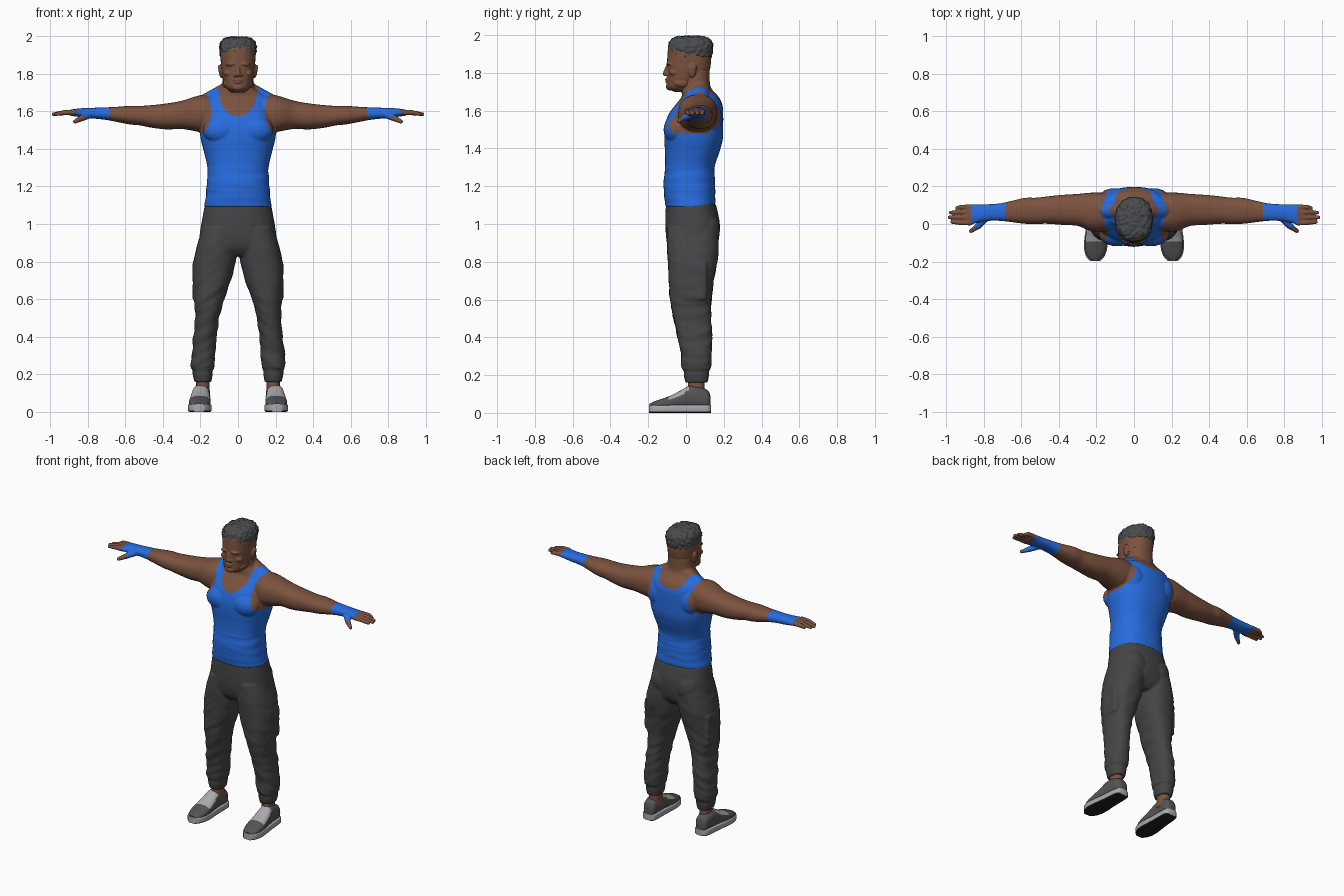
import bpy, bmesh, math
from mathutils import Vector, Matrix, noise

cube = bpy.data.objects.get("Cube")
if cube:
    bpy.data.objects.remove(cube, do_unlink=True)


def material(name, r, g, b):
    m = bpy.data.materials.new(name)
    m.use_nodes = True
    m.diffuse_color = (r, g, b, 1)
    bsdf = next(n for n in m.node_tree.nodes if n.type == 'BSDF_PRINCIPLED')
    bsdf.inputs["Base Color"].default_value = (r, g, b, 1)
    bsdf.inputs["Roughness"].default_value = 0.8
    return m


SKIN = material("brown skin", .2, .085, .05)
BLUE = material("blue cloth", .02, .15, .74)
GREY = material("charcoal trousers", .06, .06, .06)
HAIR = material("dark hair", .068, .071, .075)
SHOE = material("shoe grey", .09, .09, .09)
LIGHT = material("light grey trim", .4, .4, .41)
BLACK = material("black rubber", .015, .015, .015)


def spline(rows, sub):
    """Smoothly interpolate rows of numbers (Catmull-Rom)."""
    out = []
    for i in range(len(rows) - 1):
        a, b, c, d = (Vector(rows[min(max(k, 0), len(rows) - 1)])
                      for k in (i - 1, i, i + 1, i + 2))
        for j in range(sub):
            t = j / sub
            out.append(b + .5 * t * (c - a + t * (2*a - 5*b + 4*c - d + t * (3*(b - c) + d - a))))
    return out + [Vector(rows[-1])]


def loft(bm, rows, axis='z', side=1, n=32, power=2.3, sub=4):
    """Closed tube; each row is position, two centres, two radii."""
    rings = []
    for t, ca, cb, ra, rb in spline(rows, sub):
        ring = []
        for k in range(n):
            w = math.tau * k / n
            u, v = math.cos(w), math.sin(w)
            a = ca + ra * math.copysign(abs(u) ** (2 / power), u)
            b = cb + rb * math.copysign(abs(v) ** (2 / power), v)
            x, y, z = {'z': (a, b, t), 'x': (t, a, b), 'y': (a, t, b)}[axis]
            ring.append(bm.verts.new((side * x, y, z)))
        rings.append(ring)
    faces = [bm.faces.new(rings[0]), bm.faces.new(rings[-1])]
    for r, q in zip(rings, rings[1:]):
        for k in range(n):
            faces.append(bm.faces.new((r[k], r[(k + 1) % n], q[(k + 1) % n], q[k])))
    bmesh.ops.recalc_face_normals(bm, faces=faces)


def blob(bm, centre, radii, tilt=0):
    m = Matrix.Translation(centre) @ Matrix.Rotation(tilt, 4, 'Y') @ Matrix.Diagonal((*radii, 1))
    bmesh.ops.create_uvsphere(bm, u_segments=20, v_segments=12, radius=1, matrix=m)


def capsule(bm, a, b, ra, rb):
    a, b = Vector(a), Vector(b)
    d = b - a
    m = Matrix.Translation((a + b) / 2) @ d.to_track_quat('Z', 'Y').to_matrix().to_4x4()
    bmesh.ops.create_cone(bm, cap_ends=True, segments=16, radius1=ra, radius2=rb,
                          depth=d.length, matrix=m)
    blob(bm, a, (ra,) * 3)
    blob(bm, b, (rb,) * 3)


def finish(name, bm, mats, rule=None, voxel=0, smooth=3, bump=None):
    """Make the object, optionally fuse its volumes, then colour by rule."""
    me = bpy.data.meshes.new(name)
    bm.to_mesh(me)
    bm.free()
    ob = bpy.data.objects.new(name, me)
    bpy.context.collection.objects.link(ob)
    if voxel:
        r = ob.modifiers.new("fuse", 'REMESH')
        r.mode, r.voxel_size = 'VOXEL', voxel
        s = ob.modifiers.new("soften", 'SMOOTH')
        s.factor, s.iterations = .5, smooth
        dg = bpy.context.evaluated_depsgraph_get()
        fused = bpy.data.meshes.new_from_object(ob.evaluated_get(dg))
        ob.modifiers.clear()
        ob.data = me = fused
    if bump:
        moves = [v.normal * bump(v.co) for v in me.vertices]
        for v, move in zip(me.vertices, moves):
            v.co += move
    me.materials.clear()
    for m in mats:
        me.materials.append(m)
    for p in me.polygons:
        p.material_index = rule(p.center, p.normal) if rule else 0
    bpy.ops.object.select_all(action='DESELECT')
    ob.select_set(True)
    bpy.context.view_layer.objects.active = ob
    bpy.ops.object.shade_smooth_by_angle(angle=math.radians(50))
    return ob


# Torso, neck and arms, fused; the vest and wrist wraps are coloured areas
bm = bmesh.new()
loft(bm, [(1.09, 0, .022, .18, .131), (1.15, 0, .02, .171, .136), (1.22, 0, .018, .166, .136),
          (1.3, 0, .02, .163, .131), (1.38, 0, .033, .18, .144), (1.45, 0, .04, .198, .155),
          (1.52, 0, .043, .204, .154), (1.58, 0, .052, .195, .145), (1.63, 0, .068, .185, .125),
          (1.67, 0, .075, .17, .1), (1.695, 0, .065, .13, .088), (1.72, 0, .053, .092, .08),
          (1.75, 0, .049, .084, .077), (1.82, 0, .05, .08, .075)], n=48)
for s in (1, -1):
    loft(bm, [(.08, .07, 1.6, .09, .07), (.18, .063, 1.588, .104, .098), (.24, .066, 1.585, .1, .089),
              (.3, .075, 1.58, .085, .075), (.38, .075, 1.572, .08, .069), (.46, .074, 1.572, .073, .06),
              (.52, .07, 1.576, .07, .052), (.58, .07, 1.579, .069, .049), (.66, .066, 1.584, .055, .038),
              (.72, .063, 1.588, .046, .032), (.81, .06, 1.59, .043, .026)], 'x', s)
    blob(bm, (s * .088, -.055, 1.5), (.1, .064, .075))       # chest
    blob(bm, (s * .11, .13, 1.56), (.08, .06, .09))          # shoulder blade
    capsule(bm, (s * .03, .075, 1.72), (s * .2, .075, 1.625), .05, .05)  # trapezius


def vest(c, n):
    x = abs(c.x)
    if x > .686:
        return 1
    depth = .128 if c.y < .07 else .065
    neck = (x / .1) ** 2 + ((c.z - 1.7) / depth) ** 2 < 1 or (c.z > 1.695 and x < .1) or c.z > 1.72
    arm = c.z > 1.475 and x > .142 + .045 * ((c.z - 1.6) / .12) ** 2
    return 0 if neck or arm or x > .22 else 1


def vest_fold(c):
    if abs(c.x) > .2 or c.z > 1.3:
        return 0
    return .003 * noise.noise(Vector((c.x * 6, c.y * 6, c.z * 30)))


finish("upper_body", bm, [SKIN, BLUE], vest, .0055, 4, vest_fold)

# Hands
for s, label in ((1, "left"), (-1, "right")):
    bm = bmesh.new()
    loft(bm, [(.76, .061, 1.589, .045, .029), (.81, .058, 1.59, .045, .027),
              (.85, .053, 1.592, .051, .022), (.885, .049, 1.592, .053, .017),
              (.9, .049, 1.592, .046, .012)], 'x', s)
    for y, tip in ((.007, .968), (.035, .982), (.063, .975), (.089, .942)):
        knuckle = (s * .92, y, 1.593)
        capsule(bm, (s * .87, y, 1.594), knuckle, .0145, .0135)
        capsule(bm, knuckle, (s * tip, y * .9 + .004, 1.584), .0135, .0095)
    capsule(bm, (s * .785, .035, 1.583), (s * .83, -.012, 1.563), .02, .017)
    capsule(bm, (s * .83, -.012, 1.563), (s * .866, -.037, 1.545), .016, .011)
    finish(label + "_hand", bm, [SKIN, BLUE],
           lambda c, n: int(abs(c.x) < .868 and c.y > -.018), .004, 2)

# Head with facial forms
bm = bmesh.new()
loft(bm, [(1.7, 0, -.02, .035, .045), (1.722, 0, -.03, .06, .068), (1.76, 0, -.004, .077, .096),
          (1.8, 0, .011, .086, .11), (1.85, 0, .016, .091, .116), (1.9, 0, .018, .093, .116),
          (1.95, 0, .02, .09, .11), (1.98, 0, .02, .06, .08)], n=40)
blob(bm, (0, -.085, 1.727), (.034, .022, .02))               # chin
capsule(bm, (0, -.098, 1.835), (0, -.11, 1.796), .009, .013)  # nose
blob(bm, (0, -.1, 1.766), (.026, .012, .007))                # upper lip
blob(bm, (0, -.099, 1.754), (.022, .012, .007))              # lower lip
for s in (1, -1):
    blob(bm, (s * .015, -.1, 1.792), (.011, .013, .009))     # nostril
    blob(bm, (s * .034, -.086, 1.85), (.032, .02, .009), s * .12)  # brow
    blob(bm, (s * .052, -.064, 1.802), (.026, .026, .017))   # cheekbone
    blob(bm, (s * .06, -.02, 1.745), (.02, .045, .022))      # jaw
    blob(bm, (s * .093, .032, 1.81), (.01, .021, .036), s * .15)  # ear
    blob(bm, (s * .096, .042, 1.828), (.01, .016, .02), s * .15)
finish("head", bm, [SKIN], None, .0045, 3)

# Hair with curls raised by a cell pattern
bm = bmesh.new()
loft(bm, [(1.885, 0, .022, .09, .113), (1.905, 0, .023, .095, .117), (1.94, 0, .025, .099, .118),
          (1.97, 0, .025, .09, .11), (1.988, 0, .025, .068, .088), (1.995, 0, .025, .03, .04)], n=40)
finish("hair", bm, [HAIR], None, .0045, 2,
       lambda c: .006 - .012 * noise.voronoi(c * 45)[0][0])

# Trousers: hips, legs, cargo pockets and gathered cuffs
bm = bmesh.new()
loft(bm, [(1.105, 0, .026, .176, .132), (1.05, 0, .031, .186, .14), (1, 0, .035, .195, .144),
          (.93, 0, .035, .205, .14), (.87, 0, .035, .205, .125), (.83, 0, .035, .17, .09)], n=48)
for s in (1, -1):
    loft(bm, [(.98, .09, .035, .1, .134), (.88, .112, .035, .107, .137), (.8, .124, .035, .112, .131),
              (.7, .139, .028, .101, .119), (.6, .154, .026, .081, .11), (.5, .164, .033, .065, .098),
              (.4, .177, .046, .062, .091), (.3, .184, .055, .064, .081), (.24, .188, .055, .062, .077),
              (.222, .188, .055, .053, .067), (.2, .188, .055, .053, .067),
              (.16, .187, .056, .045, .059)], 'z', s)
    loft(bm, [(.6, .2, .045, .036, .06), (.62, .2, .045, .041, .067), (.78, .2, .045, .041, .067),
              (.8, .2, .045, .034, .06)], 'z', s, power=5)
    blob(bm, (s * .085, .1, .97), (.09, .08, .1))            # seat


def cloth_fold(c):
    low = max(0, min(1, (1.05 - c.z) * 1.6))
    p = Vector((c.x * 9, c.y * 9, c.z * 24 + abs(c.x) * 14))
    return .007 * low * noise.noise(p) if c.z > .23 else 0


finish("trousers", bm, [GREY], None, .0065, 3, cloth_fold)

# Ankles and shoes
OUTLINE = ((.13, .022, .085), (.115, .04, .12), (.06, .046, .142), (.015, .048, .142),
           (-.03, .052, .118), (-.08, .057, .092), (-.13, .056, .074), (-.17, .043, .06),
           (-.193, .022, .048))
for s, label in ((1, "left"), (-1, "right")):
    bm = bmesh.new()
    loft(bm, [(.08, .187, .055, .04, .045), (.13, .187, .055, .036, .044),
              (.2, .187, .055, .036, .044)], 'z', s)
    finish(label + "_ankle", bm, [SKIN])

    bm = bmesh.new()
    loft(bm, [(y, .199 - y * .04, (top + .02) / 2, w, (top - .02) / 2)
              for y, w, top in OUTLINE], 'y', s, power=2.5)
    finish(label + "_shoe", bm, [SHOE, LIGHT],
           lambda c, n: int(n.z > .4 and -.095 < c.y < .01))

    bm = bmesh.new()
    loft(bm, [(y * 1.02, .199 - y * .04, .021, w + .005, .021)
              for y, w, top in OUTLINE], 'y', s, power=7)
    finish(label + "_sole", bm, [LIGHT, BLACK],
           lambda c, n: int(c.z < .012 or n.z < -.5))
